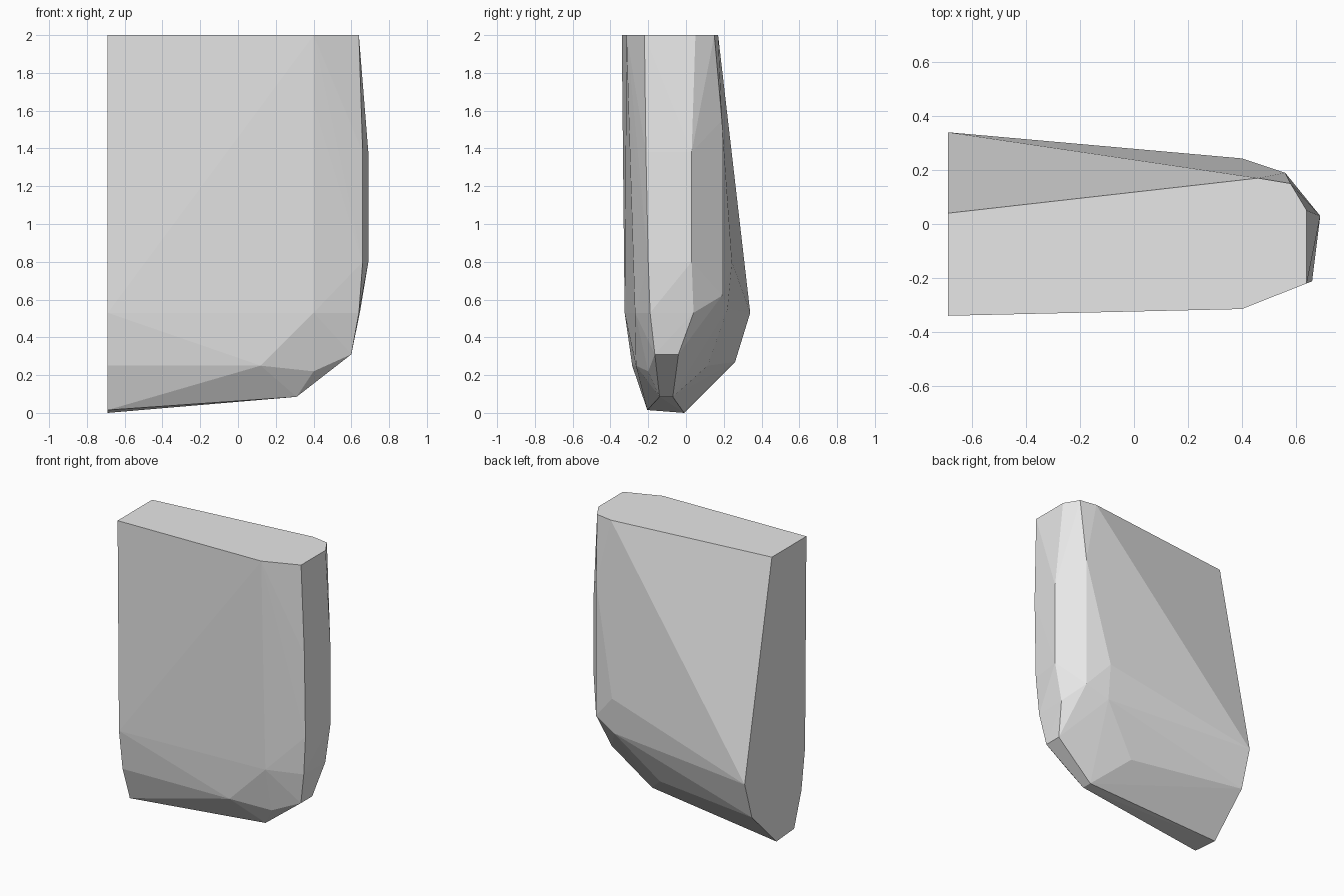
import bpy, bmesh

# flat cut end of the slab (y, z) at x = -0.69
cut_end = [(-0.34, 2), (-0.325, 0.53), (-0.285, 0.25), (-0.205, 0.015),
           (-0.01, 0), (0.26, 0.27), (0.34, 0.53), (0.04, 2)]
points = [(-0.69, y, z) for y, z in cut_end]

# rounded end: vertical chains of corners from front, around the nose, to back
chains = [
    [(0.40, -0.315, 2), (0.40, -0.305, 1.64), (0.40, -0.27, 0.53), (0.12, -0.265, 0.25), (0.40, -0.20, 0.22)],
    [(0.64, -0.22, 2), (0.66, -0.212, 1.38), (0.66, -0.20, 0.8), (0.64, -0.19, 0.53), (0.60, -0.165, 0.31)],
    [(0.64, 0.05, 2), (0.69, 0.03, 1.38), (0.69, 0.03, 0.8), (0.645, 0.04, 0.53), (0.60, -0.04, 0.31)],
    [(0.58, 0.15, 2), (0.56, 0.19, 1.55), (0.56, 0.19, 0.62)],
    [(0.46, 0.17, 2), (0.40, 0.243, 0.8), (0.40, 0.22, 0.55), (0.12, 0.115, 0.25)],
    [(0.31, -0.14, 0.085), (0.31, -0.07, 0.085)],
]
points += [p for chain in chains for p in chain]

# faceted stone slab
bm = bmesh.new()
for p in points:
    bm.verts.new(p)
hull = bmesh.ops.convex_hull(bm, input=bm.verts[:])
bmesh.ops.delete(bm, geom=[v for v in bm.verts if not v.link_faces], context='VERTS')
bmesh.ops.dissolve_limit(bm, angle_limit=0.005, verts=bm.verts[:], edges=bm.edges[:])
bmesh.ops.recalc_face_normals(bm, faces=bm.faces[:])

mesh = bpy.data.meshes.new("stone_slab")
bm.to_mesh(mesh)
bm.free()
slab = bpy.data.objects.new("stone_slab", mesh)
bpy.context.collection.objects.link(slab)

# one pale grey colour
grey = bpy.data.materials.new("pale grey")
grey.diffuse_color = (0.8, 0.8, 0.8, 1)
mesh.materials.append(grey)
